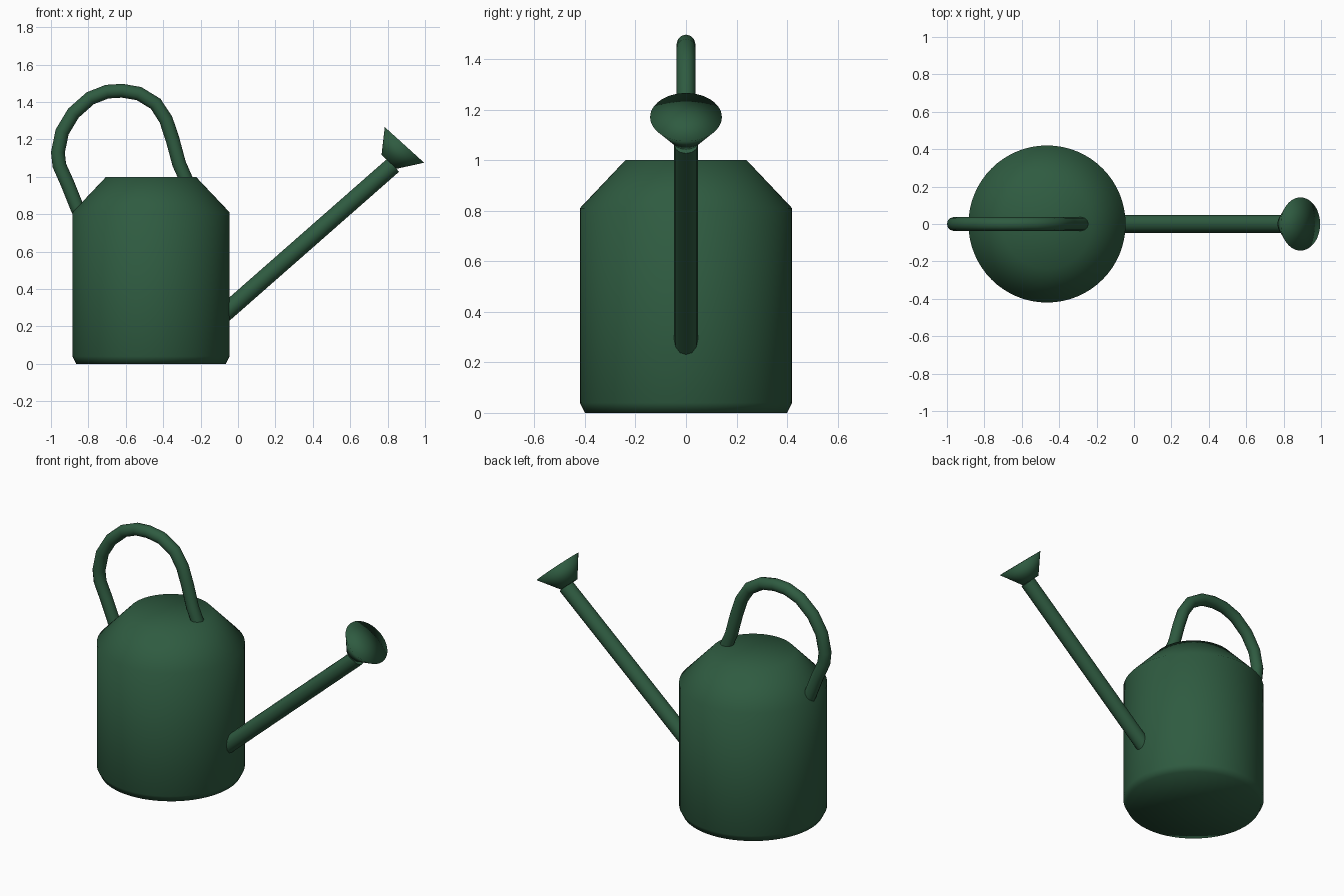
import bpy
import math
from mathutils import Vector

cube = bpy.data.objects.get("Cube")
if cube:
    bpy.data.objects.remove(cube, do_unlink=True)

green = bpy.data.materials.new("dark_green")
green.use_nodes = True
COLOUR = (0.028, 0.105, 0.052, 1)
green.diffuse_color = COLOUR
green.node_tree.nodes["Principled BSDF"].inputs["Base Color"].default_value = COLOUR


def lathe(name, profile, base, axis, sides):
    """Spin (radius, height) points about an axis; radius 0 makes a pole."""
    turn = Vector((0, 0, 1)).rotation_difference(Vector(axis))
    verts, rings, faces = [], [], []
    for r, h in profile:
        n = sides if r else 1
        rings.append([len(verts) + i % n for i in range(sides)])
        for i in range(n):
            a = math.tau * i / sides
            verts.append(Vector(base) + turn @ Vector((r * math.cos(a), r * math.sin(a), h)))
    for low, high in zip(rings, rings[1:]):
        for i in range(sides):
            j = (i + 1) % sides
            # Drop repeated corners so the poles become triangles
            faces.append(list(dict.fromkeys((low[i], low[j], high[j], high[i]))))
    mesh = bpy.data.meshes.new(name)
    mesh.from_pydata(verts, [], faces)
    mesh.materials.append(green)
    mesh.shade_smooth()
    obj = bpy.data.objects.new(name, mesh)
    bpy.context.collection.objects.link(obj)
    return obj


def tube(name, points, radius):
    """Round tube following points in the y = 0 plane."""
    curve = bpy.data.curves.new(name, "CURVE")
    curve.dimensions = "3D"
    curve.bevel_depth = radius
    curve.bevel_resolution = 4
    curve.use_fill_caps = True
    spline = curve.splines.new("POLY")
    spline.points.add(len(points) - 1)
    for p, (x, z) in zip(spline.points, points):
        p.co = (x, 0, z, 1)
    spline.use_smooth = True
    curve.materials.append(green)
    obj = bpy.data.objects.new(name, curve)
    bpy.context.collection.objects.link(obj)
    return obj


# Closed body with chamfered foot and sloping shoulder
lathe("body", [(0, 0), (0.40, 0), (0.42, 0.04), (0.42, 0.81), (0.24, 1.0), (0, 1.0)],
      (-0.465, 0, 0), (0, 0, 1), 64)

# Straight spout, rooted inside the body
tube("spout", [(-0.10, 0.245), (0.83, 1.062)], 0.047)

# Flared rose at the spout tip
lathe("rose", [(0, 0), (0.055, 0), (0.142, 0.122), (0, 0.122)],
      (0.808, 0, 1.08), (0.67, 0, 0.74), 48)

# Arched handle from the shoulder to the top
tube("handle", [(-0.83, 0.77), (-0.86, 0.835), (-0.91, 0.96), (-0.955, 1.06), (-0.963, 1.13),
                (-0.94, 1.24), (-0.88, 1.34), (-0.79, 1.42), (-0.70, 1.455), (-0.62, 1.46),
                (-0.53, 1.445), (-0.44, 1.39), (-0.385, 1.305), (-0.35, 1.20),
                (-0.315, 1.07), (-0.275, 0.98), (-0.27, 0.94)], 0.037)
